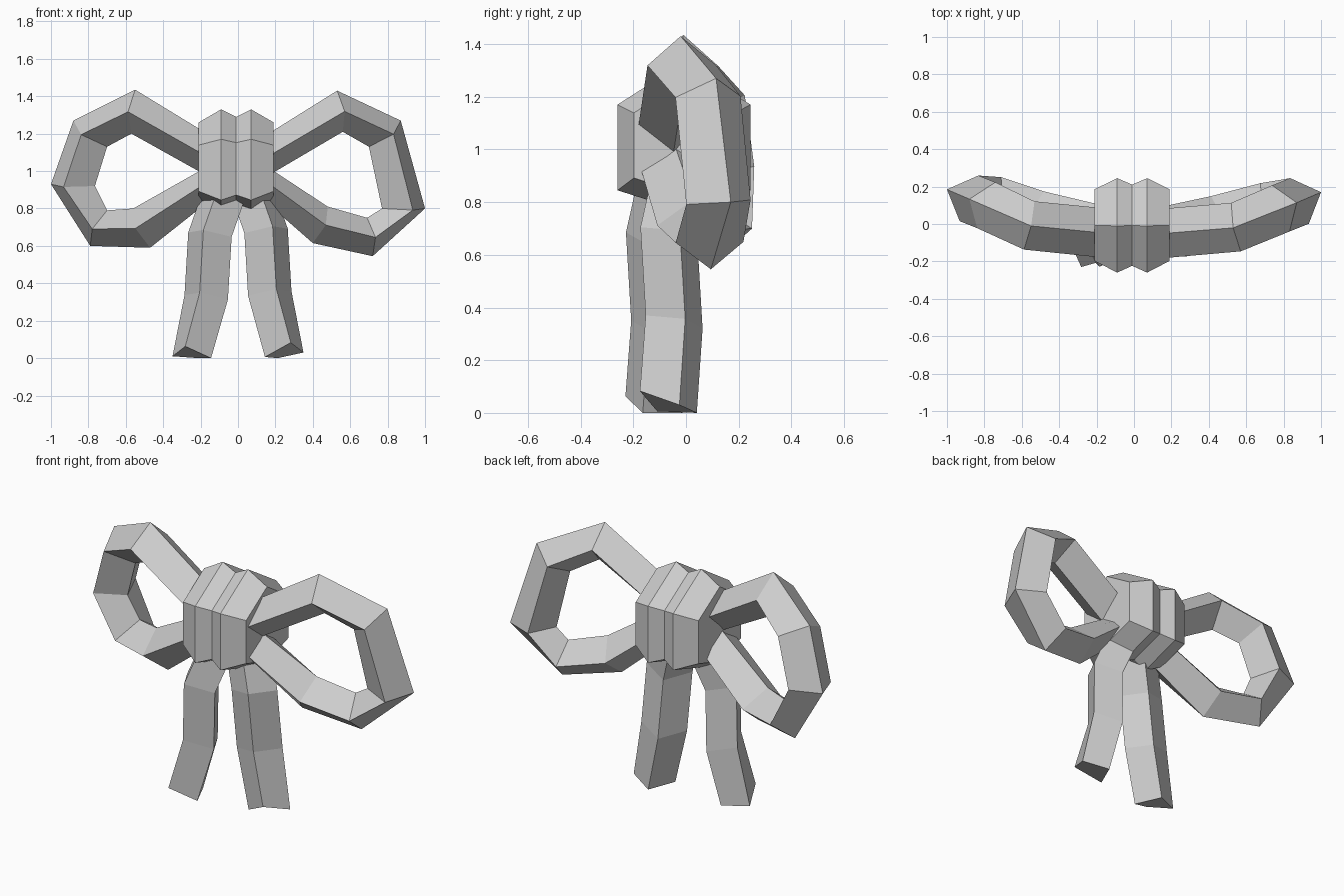
import bpy
import bmesh
from mathutils import Vector

cube = bpy.data.objects.get("Cube")
if cube:
    bpy.data.objects.remove(cube, do_unlink=True)

grey = bpy.data.materials.new("light_grey")
grey.use_nodes = True
grey.diffuse_color = (0.62, 0.62, 0.62, 1)
grey.node_tree.nodes["Principled BSDF"].inputs["Base Color"].default_value = (0.62, 0.62, 0.62, 1)


def skin(name, rings):
    """Bridge a list of equal-sized rings into a capped, flat-shaded tube."""
    bm = bmesh.new()
    loops = [[bm.verts.new(p) for p in ring] for ring in rings]
    n = len(loops[0])
    for a, b in zip(loops, loops[1:]):
        for i in range(n):
            j = (i + 1) % n
            bm.faces.new((a[i], a[j], b[j], b[i]))
    bm.faces.new(loops[0])
    bm.faces.new(loops[-1])
    bmesh.ops.recalc_face_normals(bm, faces=bm.faces)
    mesh = bpy.data.meshes.new(name)
    bm.to_mesh(mesh)
    bm.free()
    mesh.materials.append(grey)
    obj = bpy.data.objects.new(name, mesh)
    bpy.context.collection.objects.link(obj)


def bow_point(side, x, z, push):
    """Loops curl backwards towards their tips."""
    return Vector((side * x, 0.23 * x * x - 0.06 + push, z))


def bow_loop(name, side, stations):
    """Diamond-section tube; stations are outer x, z, inner x, z, backward push."""
    outer = [bow_point(side, s[0], s[1], s[4]) for s in stations]
    inner = [bow_point(side, s[2], s[3], s[4]) for s in stations]
    mid = [(a + b) / 2 for a, b in zip(outer, inner)]
    rings = []
    for i, centre in enumerate(mid):
        tangent = mid[min(i + 1, len(mid) - 1)] - mid[max(i - 1, 0)]
        normal = tangent.cross(outer[i] - inner[i]).normalized() * 0.132
        if normal.y > 0:
            normal = -normal
        rings.append([outer[i], centre + normal, inner[i], centre - normal])
    skin(name, rings)


# Bow loops
bow_loop("left_loop", 1, [
    (.05, 1.13, .05, .91, 0), (.53, 1.43, .56, 1.21, -.025),
    (.87, 1.27, .70, 1.13, 0), (1.0, .80, .77, .80, 0),
    (.72, .545, .69, .75, .035), (.40, .615, .48, .81, .035),
    (.04, .93, .10, 1.06, 0)])
bow_loop("right_loop", -1, [
    (.05, 1.13, .05, .91, 0), (.55, 1.435, .57, 1.2, -.02),
    (.88, 1.27, .70, 1.13, .015), (1.0, .93, .765, .92, .015),
    (.79, .60, .70, .79, .055), (.47, .59, .56, .80, .045),
    (.04, .93, .10, 1.06, 0)])

# Knot: hexagonal profile swelling into two ridges
profile = [(-.01, 1.33), (-.26, 1.17), (-.26, .845), (-.01, .765), (.245, .845), (.245, 1.17)]
rings = []
for x, scale in [(-.21, .76), (-.09, 1), (-.01, .86), (.07, 1), (.19, .76)]:
    rings.append([(x, y * scale, 1.04 + (z - 1.04) * scale) for y, z in profile])
skin("knot", rings)

# Hanging tails: skewed square section along a bent path, end cut at an angle
path = [(.08, -.02, .88), (.15, -.065, .68), (.17, -.045, .345), (.247, -.067, .018)]
for name, side, shift in [("left_tail", 1, Vector()), ("right_tail", -1, Vector((0, -.055, -.02)))]:
    rings = []
    for i, point in enumerate(path):
        centre = Vector(point) + shift
        last = i == len(path) - 1
        front = Vector((.035, -.108, .065 if last else .025))
        edge = Vector((.103 if last else .116, .042, .012))
        ring = [centre + front, centre + edge, centre - front, centre - edge]
        rings.append([(side * p.x, p.y, max(p.z, 0)) for p in ring])
    skin(name, rings)
